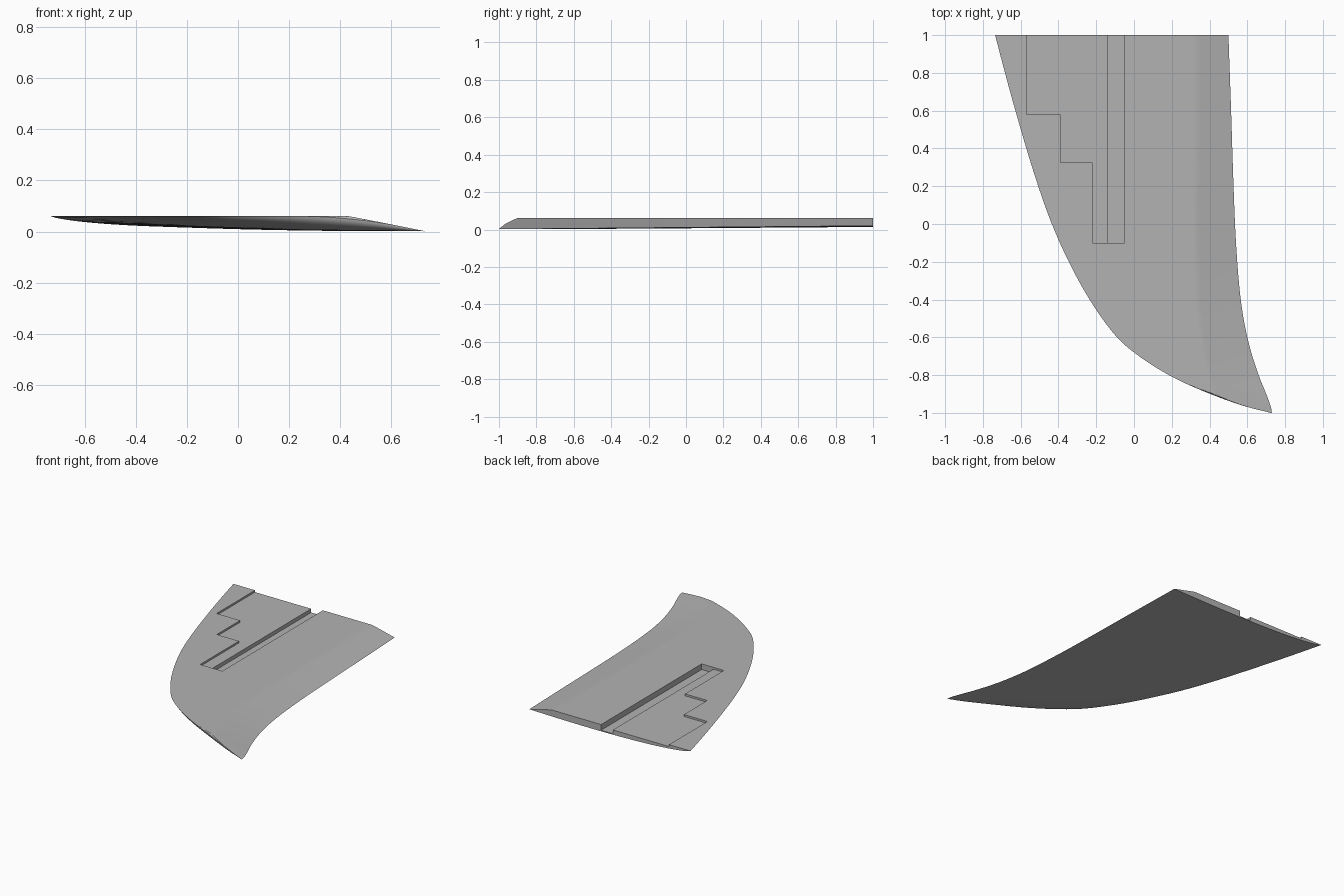
import bpy, bmesh
from math import sqrt

cube = bpy.data.objects.get("Cube")
if cube:
    bpy.data.objects.remove(cube)

ROWS, COLS, TOP = 90, 56, 0.061

# Planform edges as (y, x) points, from the tip to the root
LEFT_EDGE = [(-1, .73), (-.99, .685), (-.95, .54), (-.9, .405), (-.8, .185), (-.68, 0),
             (-.6, -.09), (-.4, -.235), (-.2, -.345), (0, -.435), (.2, -.507), (.52, -.605), (1, -.735)]
RIGHT_EDGE = [(-1, .73), (-.97, .725), (-.9, .7), (-.8, .66), (-.6, .6), (-.4, .565),
              (-.1, .54), (.2, .527), (.6, .514), (1, .5)]


def edge_curve(points):
    """Smooth curve through the points, spaced by the root of the distance from the tip."""
    pts = [(sqrt((y + 1) / 2), x) for y, x in points]
    last = len(pts) - 1

    def slope(i):
        a, b = pts[max(i - 1, 0)], pts[min(i + 1, last)]
        return (b[1] - a[1]) / (b[0] - a[0])

    def at(s):
        i = max(k for k in range(last) if pts[k][0] <= s + 1e-9)
        (s0, x0), (s1, x1) = pts[i], pts[i + 1]
        h = s1 - s0
        u = (s - s0) / h
        v = 1 - u
        return (x0 * v * v * (1 + 2 * u) + x1 * u * u * (1 + 2 * v)
                + h * u * v * (slope(i) * v - slope(i + 1) * u))
    return at


left_x, right_x = edge_curve(LEFT_EDGE), edge_curve(RIGHT_EDGE)


def section(s):
    """Closed cross-section ring at one station: top left to right, then the underside back."""
    y = 2 * s * s - 1
    xl, xr = left_x(s), right_x(s)
    chord = xr - xl
    low = .002 + .018 * s * s
    bevel = .30 - .13 * s
    drop = min(max((xl - .2) / .53, 0), 1)
    rim = low + (TOP - low) * (1 - drop ** 2)
    rim = min(rim, low + (TOP - low) * min(1, chord / bevel))
    upper, lower = [], []
    for c in range(COLS + 1):
        t = c / COLS
        x = xl + chord * t
        slope = low + (TOP - low) * min(1, (xr - x) / bevel)
        top = min(slope, rim + .5 * (x - xl), TOP)
        under = low + (rim - low) * (1 - t ** .7) ** 3 - .024 * chord * t * (1 - t)
        upper.append((x, y, top))
        lower.append((x, y, max(0, min(under, top - .0005))))
    return upper + lower[-2:0:-1]


def make_object(name, bm):
    bmesh.ops.recalc_face_normals(bm, faces=bm.faces)
    mesh = bpy.data.meshes.new(name)
    bm.to_mesh(mesh)
    bm.free()
    obj = bpy.data.objects.new(name, mesh)
    bpy.context.collection.objects.link(obj)
    return obj


def prism(name, outline, floor):
    """Upright cutter with the given outline, standing on the floor height."""
    bm = bmesh.new()
    face = bm.faces.new([bm.verts.new((x, y, floor)) for x, y in outline])
    out = bmesh.ops.extrude_face_region(bm, geom=[face])
    for v in out["geom"]:
        if isinstance(v, bmesh.types.BMVert):
            v.co.z = .2
    obj = make_object(name, bm)
    obj.hide_render = True
    return obj


# Lofted wing panel
bm = bmesh.new()
tip = bm.verts.new((.73, -1, 0))
rings = [[bm.verts.new(p) for p in section(r / ROWS)] for r in range(1, ROWS + 1)]
count = len(rings[0])
for k in range(count):
    n = (k + 1) % count
    bm.faces.new((tip, rings[0][k], rings[0][n]))
    for a, b in zip(rings, rings[1:]):
        bm.faces.new((a[k], b[k], b[n], a[n]))
bm.faces.new(rings[-1])
panel = make_object("wing_panel", bm)

# Stepped recess and deeper slot cut in the top
cutters = [
    prism("stepped_recess_cutter", [(-.57, 1.2), (-.57, .58), (-.39, .58), (-.39, .325),
                                    (-.22, .325), (-.22, -.1), (-.1, -.1), (-.1, 1.2)], .048),
    prism("slot_cutter", [(-.14, 1.3), (-.14, -.1), (-.05, -.1), (-.05, 1.3)], .022),
]
bpy.context.view_layer.objects.active = panel
panel.select_set(True)
for cutter in cutters:
    mod = panel.modifiers.new("cut", "BOOLEAN")
    mod.operation, mod.solver, mod.object = "DIFFERENCE", "EXACT", cutter
    bpy.ops.object.modifier_apply(modifier=mod.name)
    bpy.data.objects.remove(cutter)

# Single grey finish
grey = bpy.data.materials.new("light_grey")
grey.use_nodes = True
colour = (.45, .45, .45, 1)
grey.diffuse_color = colour
grey.node_tree.nodes["Principled BSDF"].inputs["Base Color"].default_value = colour
panel.data.materials.clear()
panel.data.materials.append(grey)
for poly in panel.data.polygons:
    poly.material_index = 0
bpy.ops.object.shade_smooth_by_angle(angle=.5)
